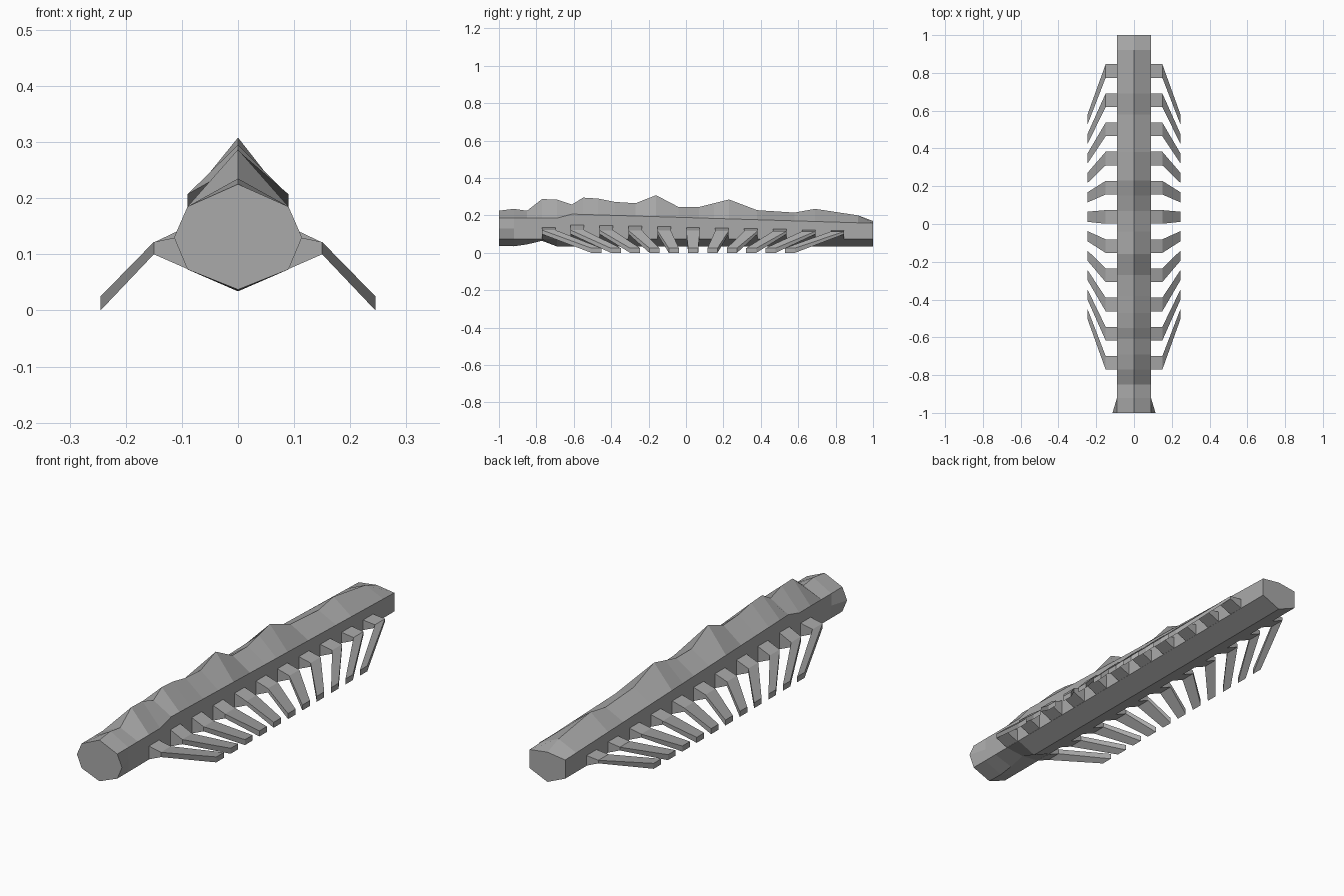
import bpy, bmesh

if "Cube" in bpy.data.objects:
    bpy.data.objects.remove(bpy.data.objects["Cube"])

grey = bpy.data.materials.new("stone grey")
grey.diffuse_color = (0.4, 0.4, 0.4, 1)
grey.use_nodes = True
grey.node_tree.nodes["Principled BSDF"].inputs["Base Color"].default_value = grey.diffuse_color


def loft(name, rings):
    """Skin a run of matching closed rings and cap both ends."""
    bm = bmesh.new()
    loops = [[bm.verts.new(p) for p in ring] for ring in rings]
    n = len(loops[0])
    for a, b in zip(loops, loops[1:]):
        for i in range(n):
            j = (i + 1) % n
            bm.faces.new((a[i], a[j], b[j], b[i]))
    bm.faces.new(loops[0])
    bm.faces.new(loops[-1])
    bmesh.ops.recalc_face_normals(bm, faces=bm.faces)
    mesh = bpy.data.meshes.new(name)
    bm.to_mesh(mesh)
    bm.free()
    mesh.materials.append(grey)
    obj = bpy.data.objects.new(name, mesh)
    bpy.context.collection.objects.link(obj)
    return obj


def sample(points, y):
    """Read a height off a broken line of (y, z) points."""
    for (y0, z0), (y1, z1) in zip(points, points[1:]):
        if y <= y1:
            return z0 + (z1 - z0) * (y - y0) / (y1 - y0)
    return points[-1][1]


# Body: eight-sided section lofted under an uneven back ridge
ridge = [(-1, .225), (-.92, .235), (-.85, .225), (-.77, .287), (-.69, .285),
         (-.61, .258), (-.55, .295), (-.47, .29), (-.38, .272), (-.27, .265),
         (-.16, .308), (-.04, .245), (.07, .245), (.15, .265), (.23, .285),
         (.38, .228), (.58, .215), (.69, .235), (.92, .20), (1, .17)]
shoulder = [(-1, .185), (-.69, .185), (-.61, .207), (1, .158)]
keel = [(-1, .037), (-.92, .035), (-.85, .045), (-.77, .064), (-.69, .034), (1, .034)]

rings = []
for y, top in ridge:
    side = .114 if y == -1 else .09
    s, k = sample(shoulder, y), sample(keel, y)
    rings.append([(0, y, top), (.09, y, s), (side, y, .13), (.09, y, .073),
                  (0, y, k), (-.09, y, .073), (-side, y, .13), (-.09, y, s)])
loft("body", rings)


def section(x, y, half, low, high):
    return [(x, y - half, low), (x, y + half, low),
            (x, y + half, high), (x, y - half, high)]


# Legs: a stubby hip and a thin splayed shin, eleven pairs
for i in range(11):
    y = -.735 + i * .1545
    tip = .04 + (y - .04) * .67
    hip_top = .135 if i == 0 else .155 - .0035 * i
    knee_top = .122 - .0008 * i
    for side, word in ((1, "right"), (-1, "left")):
        loft(f"hip_{word}_{i + 1}",
             [section(side * .086, y, .036, .072, hip_top),
              section(side * .15, y, .036, .10, knee_top)])
        loft(f"leg_{word}_{i + 1}",
             [section(side * .15, y, .036, .10, knee_top),
              section(side * .245, tip, .027, 0, .025)])
